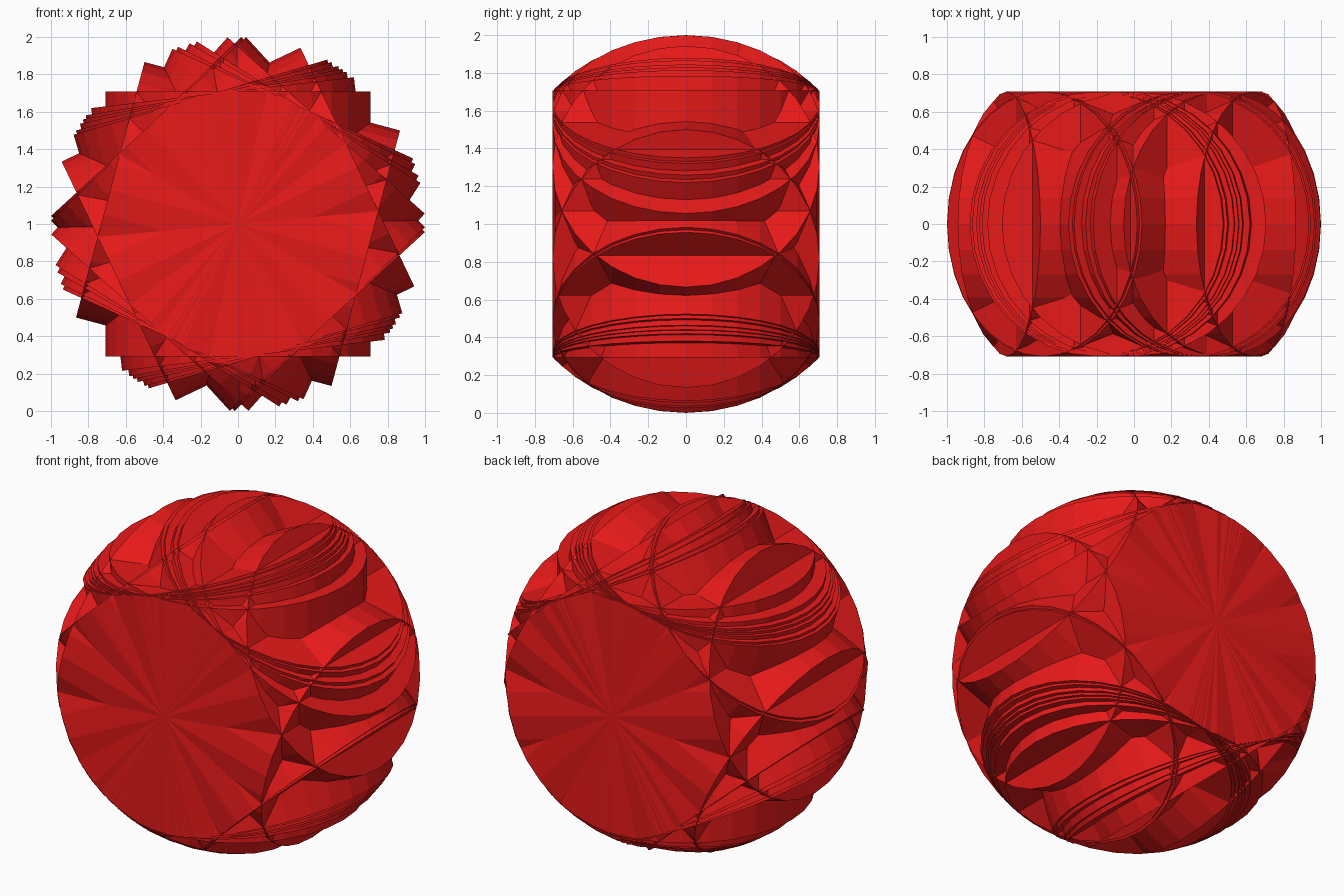
import bpy, bmesh, math
from mathutils import Matrix

if "Cube" in bpy.data.objects:
    bpy.data.objects.remove(bpy.data.objects["Cube"])

R = math.sqrt(0.5)          # radius and half-length, so every rim lies on a unit sphere

red = bpy.data.materials.new("red")
red.diffuse_color = (0.8, 0.01, 0.01, 1)
red.use_nodes = True
red.node_tree.nodes["Principled BSDF"].inputs["Base Color"].default_value = red.diffuse_color

# Tilt of each drum's axis from vertical, in degrees (anticlockwise seen from the front)
tilts = [0, 6.7, 9.5, 11, 12.6, 15, 16.5, 42.5, 44, 75,
         115.5, 138.2, 147.7, 150, 153.7, 155.5]


def drum(name, tilt):
    bm = bmesh.new()
    bmesh.ops.create_cone(bm, cap_ends=True, cap_tris=False, segments=32,
                          radius1=R, radius2=R, depth=2 * R)
    m = Matrix.Translation((0, 0, 1)) @ Matrix.Rotation(math.radians(-tilt), 4, 'Y')
    bmesh.ops.transform(bm, matrix=m, verts=bm.verts)
    me = bpy.data.meshes.new(name)
    bm.to_mesh(me)
    bm.free()
    me.materials.append(red)
    ob = bpy.data.objects.new(name, me)
    bpy.context.collection.objects.link(ob)


# Drums fanned around the front-to-back axis
for i, t in enumerate(tilts):
    drum(f"drum_{i + 1}", t)
